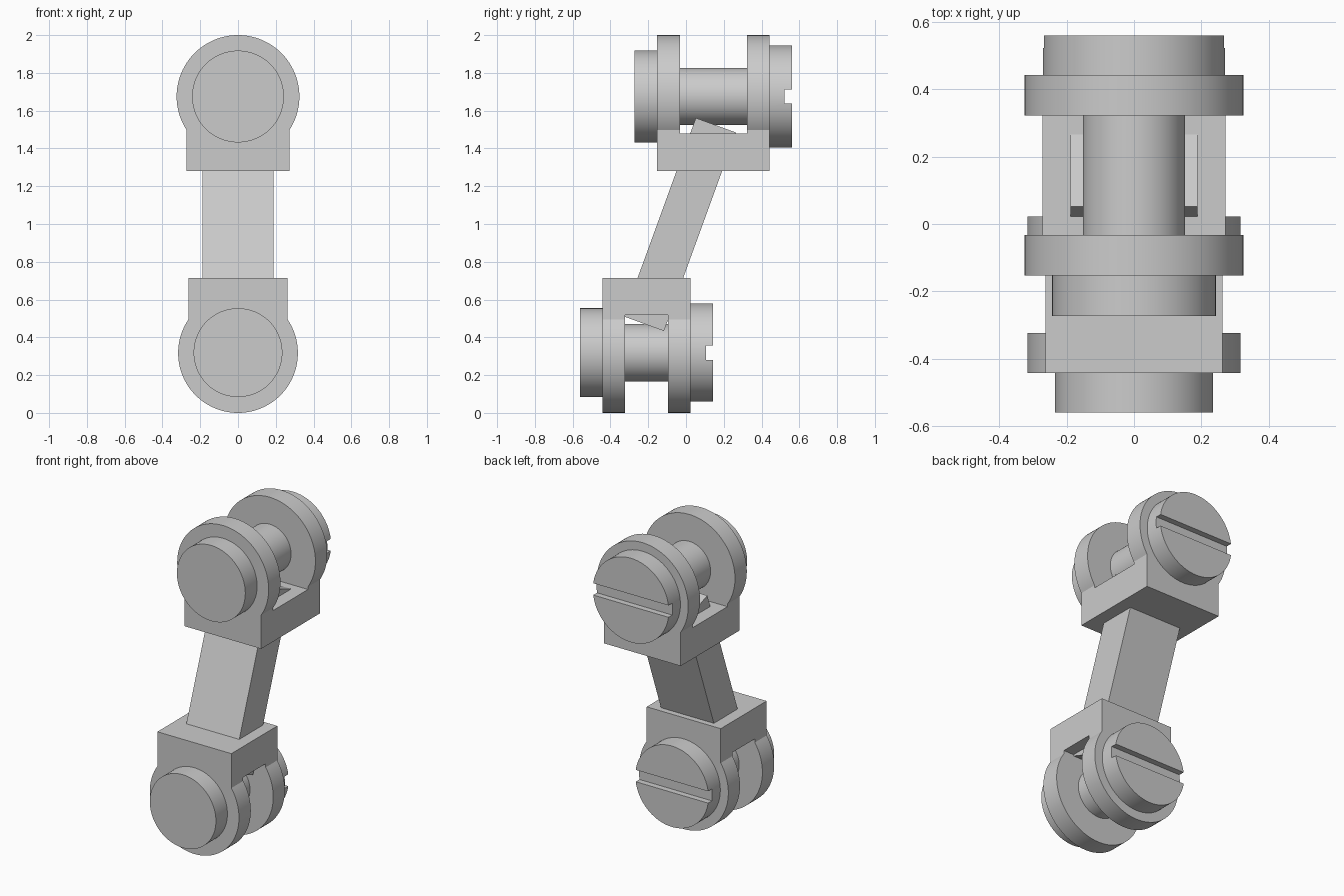
import bpy, bmesh, math
from mathutils import Matrix

if "Cube" in bpy.data.objects:
    bpy.data.objects.remove(bpy.data.objects["Cube"])

# Single plain grey finish
GREY = (0.6, 0.6, 0.6, 1)
grey = bpy.data.materials.new("plain_grey")
grey.use_nodes = True
grey.diffuse_color = GREY
grey.node_tree.nodes["Principled BSDF"].inputs["Base Color"].default_value = GREY

SEGMENTS = 96


def add_object(name, bm):
    bmesh.ops.recalc_face_normals(bm, faces=bm.faces)
    mesh = bpy.data.meshes.new(name)
    bm.to_mesh(mesh)
    bm.free()
    mesh.materials.append(grey)
    obj = bpy.data.objects.new(name, mesh)
    bpy.context.collection.objects.link(obj)
    return obj


def add_box(name, x, y, z):
    """Box from (low, high) ranges."""
    bm = bmesh.new()
    bmesh.ops.create_cube(bm, size=1)
    for v in bm.verts:
        v.co = [(a + b) / 2 + c * (b - a) for (a, b), c in zip((x, y, z), v.co)]
    return add_object(name, bm)


def activate(obj):
    bpy.ops.object.select_all(action='DESELECT')
    obj.select_set(True)
    bpy.context.view_layer.objects.active = obj


def cut(obj, cutter):
    """Subtract the cutter, then discard it."""
    mod = obj.modifiers.new("cut", 'BOOLEAN')
    mod.operation = 'DIFFERENCE'
    mod.solver = 'EXACT'
    mod.object = cutter
    activate(obj)
    bpy.ops.object.modifier_apply(modifier=mod.name)
    bpy.data.objects.remove(cutter)


def smooth(obj):
    activate(obj)
    bpy.ops.object.shade_smooth_by_angle(angle=math.radians(30))


def add_fork(name, radius, half_width, centre, base, y, gap, floor, up):
    """Keyhole profile extruded along y, with a gap that leaves two round ears."""
    start = -math.acos(half_width / radius)
    sweep = math.pi - 2 * start
    outline = [(half_width, abs(base - centre))]
    outline[0] = (half_width, -abs(base - centre))
    for i in range(SEGMENTS + 1):
        a = start + sweep * i / SEGMENTS
        outline.append((radius * math.cos(a), radius * math.sin(a)))
    outline.append((-half_width, -abs(base - centre)))
    bm = bmesh.new()
    face = bm.faces.new([bm.verts.new((x, y[0], centre + up * z)) for x, z in outline])
    side = bmesh.ops.extrude_face_region(bm, geom=[face])
    moved = [g for g in side["geom"] if isinstance(g, bmesh.types.BMVert)]
    bmesh.ops.translate(bm, verts=moved, vec=(0, y[1] - y[0], 0))
    fork = add_object(name, bm)
    far = centre + up * 2 * radius
    cut(fork, add_box("gap_cutter", (-1, 1), gap, sorted((floor, far))))
    smooth(fork)


def add_pin(name, centre, profile, slot_depth):
    """Lathed pin along y with a screwdriver slot across its rear head."""
    bm = bmesh.new()
    rings = []
    for y, r in profile:
        angles = [math.tau * i / SEGMENTS for i in range(SEGMENTS)]
        rings.append([bm.verts.new((r * math.cos(a), y, centre + r * math.sin(a)))
                      for a in angles])
    for low, high in zip(rings, rings[1:]):
        for i in range(SEGMENTS):
            j = (i + 1) % SEGMENTS
            bm.faces.new((low[i], low[j], high[j], high[i]))
    bm.faces.new(rings[0])
    bm.faces.new(rings[-1])
    pin = add_object(name, bm)
    back = profile[-1][0]
    cut(pin, add_box("slot_cutter", (-1, 1), (back - slot_depth, back + 1),
                     (centre - 0.038, centre + 0.038)))
    smooth(pin)


def pin_profile(front, ear_front, ear_back, back, front_r, shaft_r, back_r):
    return [(front, front_r), (ear_front, front_r), (ear_front, shaft_r),
            (ear_back, shaft_r), (ear_back, back_r), (back, back_r)]


# Upper joint
add_fork("upper_fork", 0.325, 0.272, 1.675, 1.28,
         (-0.153, 0.442), (-0.033, 0.322), 1.48, 1)
add_pin("upper_pin", 1.675,
        pin_profile(-0.273, -0.153, 0.442, 0.56, 0.243, 0.152, 0.27), 0.038)

# Lower joint, upside down
add_fork("lower_fork", 0.317, 0.263, 0.317, 0.715,
         (-0.443, 0.023), (-0.323, -0.095), 0.517, -1)
add_pin("lower_pin", 0.319,
        pin_profile(-0.56, -0.443, 0.023, 0.143, 0.235, 0.152, 0.26), 0.038)

# Slanted rod whose ends poke through both fork floors
rod = add_box("slanted_rod", (-0.188, 0.188), (-0.1135, 0.1135), (-0.559, 0.559))
rod.data.transform(Matrix.Translation((0, -0.0325, 0.9975))
                   @ Matrix.Rotation(math.radians(-20), 4, 'X'))
